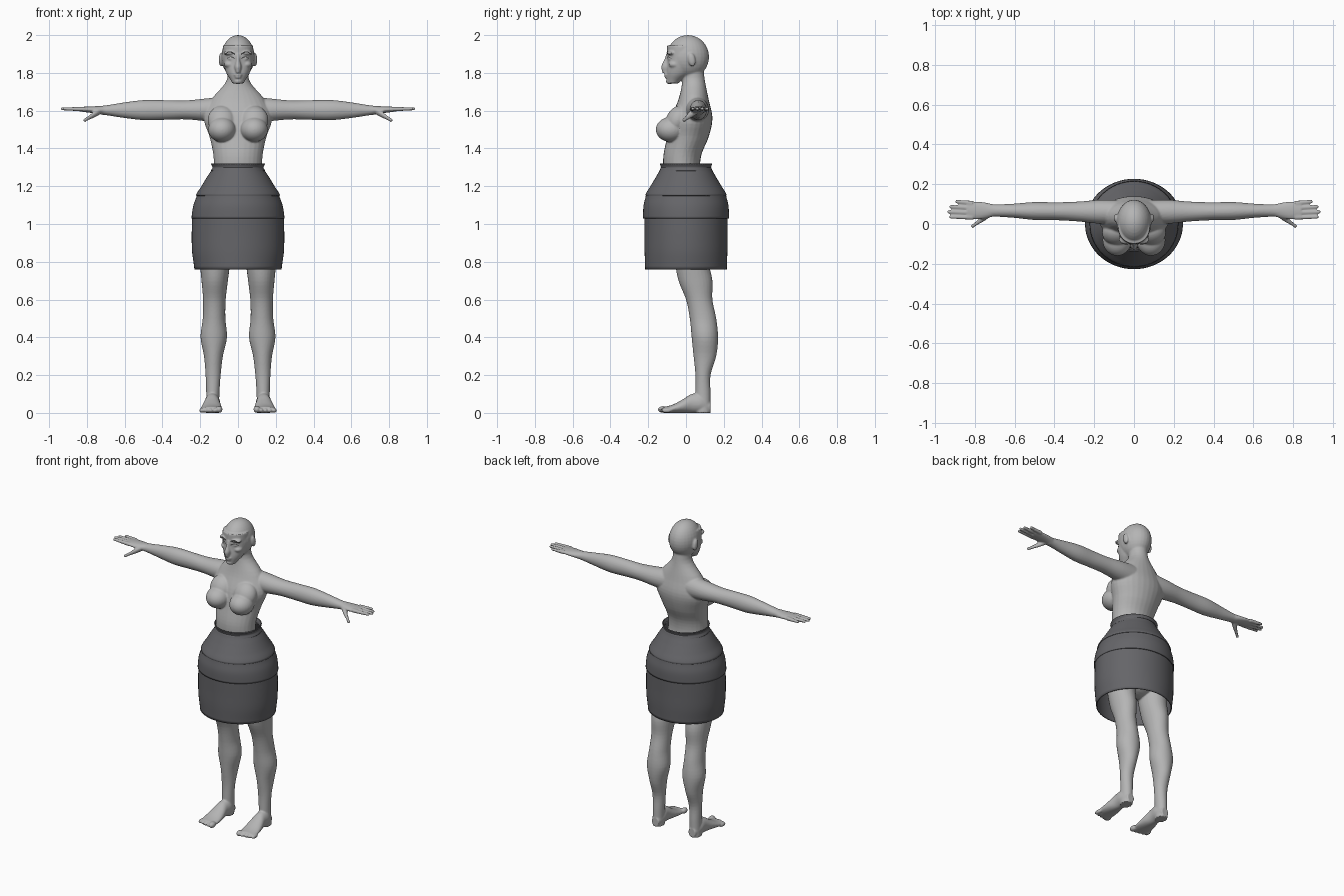
import bpy, bmesh, math
from mathutils import Matrix, Vector

default_cube = bpy.data.objects.get("Cube")
if default_cube:
    bpy.data.objects.remove(default_cube, do_unlink=True)


def make_material(name, red, green, blue):
    material = bpy.data.materials.new(name)
    material.use_nodes = True
    colour = (red, green, blue, 1)
    material.diffuse_color = colour
    material.node_tree.nodes["Principled BSDF"].inputs["Base Color"].default_value = colour
    return material


skin = make_material("skin grey", .46, .46, .46)
cloth = make_material("charcoal cloth", .13, .13, .14)
dark = make_material("dark brow", .04, .04, .04)


def make_object(name, bm, material):
    mesh = bpy.data.meshes.new(name)
    bm.to_mesh(mesh)
    bm.free()
    mesh.materials.append(material)
    created = bpy.data.objects.new(name, mesh)
    bpy.context.collection.objects.link(created)
    return created


def sample(values, t):
    """Smooth curve through evenly spaced values, with t from start to end."""
    last = len(values) - 1
    index = min(int(t * last), last - 1)
    t = t * last - index
    before, here = values[max(index - 1, 0)], values[index]
    after, beyond = values[index + 1], values[min(index + 2, last)]
    slope_here, slope_after = (after - before) / 2, (beyond - here) / 2
    blend = t * t * (3 - 2 * t)
    return (here + (after - here) * blend
            + slope_here * t * (1 - t) ** 2 - slope_after * t * t * (1 - t))


def loft(bm, axis, start, end, widths, depths, sway=(0, 0), side=1, segments=28, capped=True):
    """Elliptical tube with evenly spaced radii; sway shifts its centre along the depth."""
    across, along = [i for i in range(3) if i != axis]
    steps = 4 * max(len(widths), len(depths))
    rings = []
    for step in range(steps + 1):
        t = step / steps
        centre = Vector(start).lerp(Vector(end), t)
        centre[along] += sample(sway, t)
        ring = []
        for k in range(segments):
            angle = math.tau * k / segments
            point = centre.copy()
            point[across] += sample(widths, t) * math.cos(angle)
            point[along] += sample(depths, t) * math.sin(angle)
            point.x *= side
            ring.append(bm.verts.new(point))
        rings.append(ring)
    for lower, upper in zip(rings, rings[1:]):
        for k in range(segments):
            following = (k + 1) % segments
            bm.faces.new((lower[k], lower[following], upper[following], upper[k]))
    if capped:
        bm.faces.new(rings[0])
        bm.faces.new(rings[-1])


def blob(bm, centre, radii, side=1, tilt=0):
    x, y, z = centre
    matrix = (Matrix.Translation((x * side, y, z)) @ Matrix.Rotation(tilt, 4, 'X')
              @ Matrix.Diagonal((*radii, 1)))
    bmesh.ops.create_uvsphere(bm, u_segments=28, v_segments=18, radius=1, matrix=matrix)


def build_trunk(bm):
    blob(bm, (0, .02, 1), (.18, .14, .18))
    loft(bm, 2, (0, 0, 1.16), (0, 0, 1.86),
         widths=(.16, .13, .13, .15, .18, .14, .06, .06),
         depths=(.13, .1, .1, .11, .11, .08, .06, .06),
         sway=(0, -.02, -.02, .01, .03, .04, .04, .03))


def build_head(bm):
    # Skull and tapering face
    blob(bm, (0, .01, 1.885), (.088, .112, .115))
    loft(bm, 2, (0, 0, 1.745), (0, 0, 1.945),
         widths=(.03, .06, .075, .08, .08),
         depths=(.03, .065, .07, .08, .08),
         sway=(-.07, -.04, -.03, -.02, -.02))
    # Nose, lips and chin
    loft(bm, 2, (0, -.095, 1.9), (0, -.11, 1.8),
         widths=(.01, .01, .018, .012), depths=(.01, .017, .026, .016))
    blob(bm, (0, -.104, 1.79), (.022, .012, .007))
    blob(bm, (0, -.1, 1.777), (.018, .014, .007))
    blob(bm, (0, -.086, 1.755), (.022, .02, .015))


def build_face_side(bm, side):
    # Brow, eye, cheek and ear
    blob(bm, (.04, -.078, 1.905), (.036, .024, .012), side)
    blob(bm, (.036, -.077, 1.876), (.018, .018, .011), side)
    blob(bm, (.045, -.06, 1.845), (.028, .032, .02), side)
    blob(bm, (.09, .03, 1.87), (.012, .02, .036), side, tilt=.2)


def build_breast(bm, side):
    blob(bm, (.085, -.08, 1.5), (.073, .08, .066), side)
    blob(bm, (.085, -.045, 1.55), (.075, .06, .08), side, tilt=-.45)


def build_arm(bm, side):
    loft(bm, 0, (.06, .06, 1.605), (.72, .068, 1.602), side=side,
         widths=(.06, .06, .05, .045, .045, .035, .03),
         depths=(.07, .06, .05, .052, .053, .04, .024))


def build_hand(bm, side):
    loft(bm, 0, (.7, .068, 1.602), (.84, .068, 1.608), side=side,
         widths=(.03, .04, .045, .04), depths=(.025, .02, .016, .012))
    # Middle finger reaches furthest
    for finger in range(4):
        spread = .105 - .024 * finger
        tip = (.93 - .01 * (finger - 2) ** 2, spread * 1.07, 1.61)
        loft(bm, 0, (.81, spread, 1.608), tip, widths=(.012, .009), depths=(.012, .009),
             side=side, segments=12)
        blob(bm, tip, (.01, .009, .009), side)
    thumb_tip = (.81, -.01, 1.55)
    thumb = (.02, .018, .013, .01)
    loft(bm, 0, (.73, .05, 1.6), thumb_tip, widths=thumb, depths=thumb, side=side, segments=12)
    blob(bm, thumb_tip, (.01, .01, .01), side)


def build_leg(bm, side):
    loft(bm, 2, (.12, 0, .9), (.135, 0, 0), side=side,
         widths=(.08, .08, .07, .06, .06, .07, .05, .04, .035, .035),
         depths=(.1, .09, .09, .07, .07, .07, .06, .04, .04, .04),
         sway=(.02, .03, .05, .07, .09, .1, .1, .09, .09, .09))


def build_foot(bm, side):
    # The sole rests on the ground, so the centre rises with the depth
    heights = (.03, .05, .05, .035, .022, .016)
    loft(bm, 1, (.133, .13, 0), (.143, -.12, 0), side=side,
         widths=(.025, .04, .04, .05, .056, .054), depths=heights, sway=heights)
    for toe in range(5):
        size = .013 if toe else .018
        blob(bm, (.1 + .023 * toe, -.122 + .005 * toe, size), (size, .028, size), side)


body_mesh = bmesh.new()
build_trunk(body_mesh)
build_head(body_mesh)
for side in (1, -1):
    for build_part in (build_face_side, build_breast, build_arm, build_hand, build_leg, build_foot):
        build_part(body_mesh, side)
body = make_object("body", body_mesh, skin)

# One continuous smooth skin over all body parts
remesh = body.modifiers.new("skin_surface", 'REMESH')
remesh.mode = 'VOXEL'
remesh.voxel_size = .005
remesh.use_smooth_shade = True
soften = body.modifiers.new("soften", 'SMOOTH')
soften.factor = .5
soften.iterations = 4


def face_strip(name, side, inner, outer, height, rise, thickness):
    """Thin arched strip that lies on the face and narrows outwards."""
    bm = bmesh.new()
    pairs = []
    for step in range(13):
        t = step / 12
        x = side * (inner + (outer - inner) * t)
        z = height + rise * math.sin(math.pi * t)
        half = thickness * (1 - t / 2) / 2
        pairs.append([bm.verts.new((x, -.2, z + offset)) for offset in (-half, half)])
    for (low, high), (next_low, next_high) in zip(pairs, pairs[1:]):
        corners = (low, next_low, next_high, high)
        bm.faces.new(corners if side > 0 else corners[::-1])
    wrap = make_object(name, bm, dark).modifiers.new("lie_on_face", 'SHRINKWRAP')
    wrap.target = body
    wrap.wrap_method = 'PROJECT'
    wrap.use_project_y = True
    wrap.wrap_mode = 'ABOVE_SURFACE'
    wrap.offset = .002


for side, label in ((1, "left"), (-1, "right")):
    face_strip(f"{label}_brow", side, inner=.016, outer=.07, height=1.898, rise=.012, thickness=.007)
    face_strip(f"{label}_lash", side, inner=.017, outer=.058, height=1.875, rise=.01, thickness=.006)


def skirt_band(name, top, bottom, widths, depths):
    """Open cloth band with a little thickness."""
    bm = bmesh.new()
    loft(bm, 2, (0, 0, top), (0, 0, bottom), widths, depths, segments=64, capped=False)
    band = make_object(name, bm, cloth)
    shell = band.modifiers.new("cloth_thickness", 'SOLIDIFY')
    shell.thickness = .006
    shell.offset = 0
    bpy.ops.object.select_all(action='DESELECT')
    band.select_set(True)
    bpy.context.view_layer.objects.active = band
    bpy.ops.object.shade_smooth_by_angle(angle=math.radians(30))


# Skirt bands overlap slightly from waist to hem
skirt_band("skirt_waistband", 1.32, 1.28, widths=(.14, .132, .14), depths=(.136, .13, .136))
skirt_band("skirt_yoke", 1.3, 1.15, widths=(.13, .16, .19, .22), depths=(.13, .155, .185, .213))
skirt_band("skirt_hip", 1.16, 1.03, widths=(.213, .234, .243), depths=(.208, .222, .224))
skirt_band("skirt_panel", 1.04, .76, widths=(.24, .242, .24, .228), depths=(.217, .216, .216, .213))
